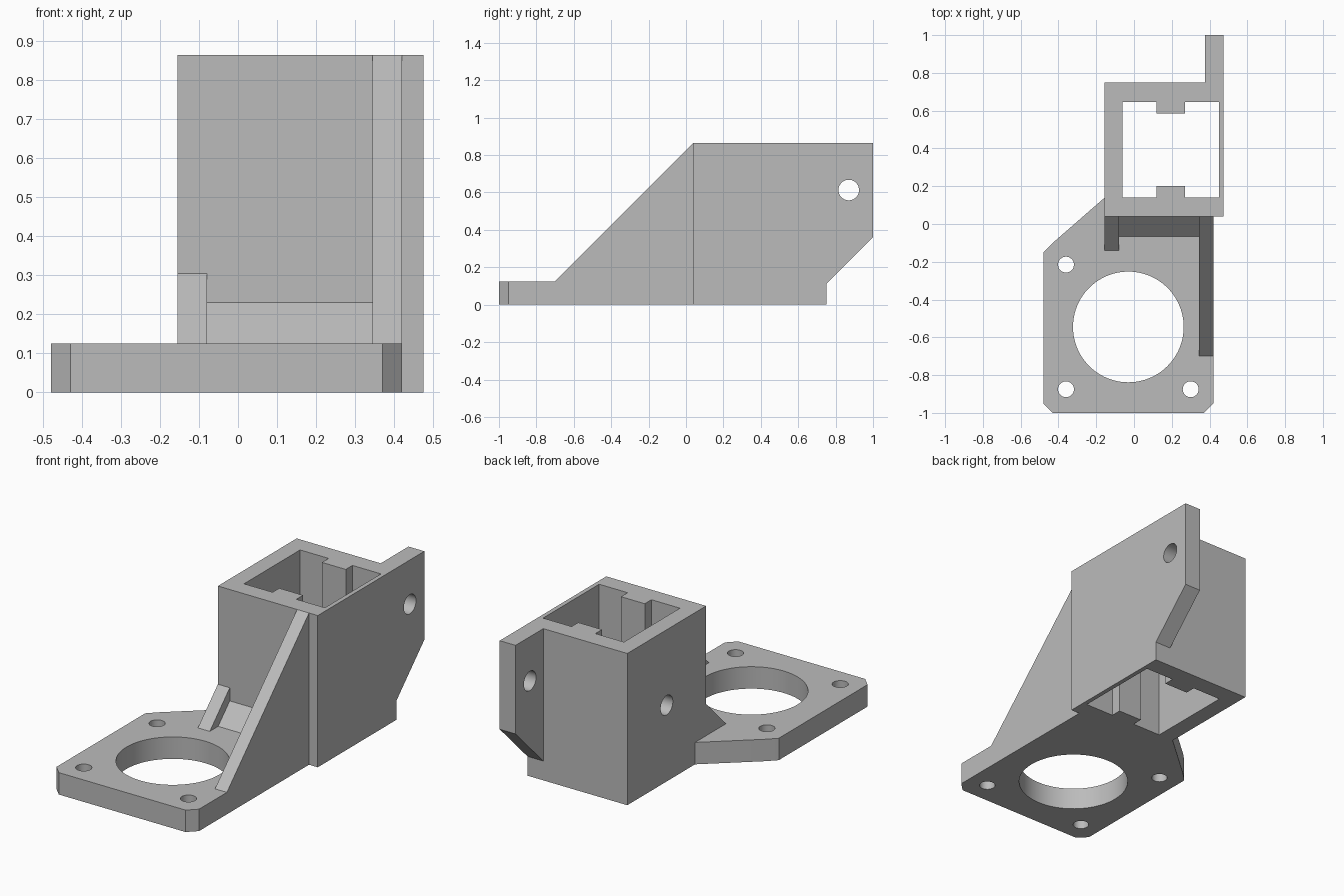
import bpy, bmesh, math
from mathutils import Vector

cube = bpy.data.objects.get("Cube")
if cube:
    bpy.data.objects.remove(cube, do_unlink=True)

grey = bpy.data.materials.new("light grey plastic")
grey.use_nodes = True
COLOUR = (0.5, 0.5, 0.5, 1)
grey.diffuse_color = COLOUR
grey.node_tree.nodes["Principled BSDF"].inputs["Base Color"].default_value = COLOUR


def prism(name, outline, low, high, axis="z"):
    """Extrude an outline along z (outline is x, y) or along x (outline is y, z)."""
    place = (lambda a, b: (a, b, low)) if axis == "z" else (lambda a, b: (low, a, b))
    depth = high - low
    shift = Vector((0, 0, depth)) if axis == "z" else Vector((depth, 0, 0))
    bm = bmesh.new()
    face = bm.faces.new([bm.verts.new(place(a, b)) for a, b in outline])
    grown = bmesh.ops.extrude_face_region(bm, geom=[face])["geom"]
    bmesh.ops.translate(bm, vec=shift, verts=[v for v in grown if isinstance(v, bmesh.types.BMVert)])
    bmesh.ops.recalc_face_normals(bm, faces=bm.faces)
    mesh = bpy.data.meshes.new(name)
    bm.to_mesh(mesh)
    bm.free()
    mesh.materials.append(grey)
    obj = bpy.data.objects.new(name, mesh)
    bpy.context.collection.objects.link(obj)
    return obj


def circle(a, b, radius, sides=48):
    turn = 2 * math.pi / sides
    return [(a + radius * math.cos(i * turn), b + radius * math.sin(i * turn)) for i in range(sides)]


def cut(obj, outline, low, high, axis="z"):
    """Cut a prism-shaped opening and drop the cutter."""
    cutter = prism("cutter", outline, low, high, axis)
    cutter.hide_render = True
    mod = obj.modifiers.new("opening", "BOOLEAN")
    mod.operation, mod.solver, mod.object = "DIFFERENCE", "EXACT", cutter
    bpy.context.view_layer.objects.active = obj
    bpy.ops.object.modifier_apply(modifier=mod.name)
    bpy.data.objects.remove(cutter, do_unlink=True)


TOP, BASE = 0.865, 0.125
LEFT, RIGHT, FRONT, BACK = -0.155, 0.475, 0.04, 0.75

# Motor plate with clipped corners, a large bore and three screw holes
plate = prism("motor_plate", [
    (-0.43, -1), (0.37, -1), (0.42, -0.95), (0.42, FRONT), (LEFT, FRONT),
    (LEFT, 0.14), (-0.43, -0.1), (-0.48, -0.15), (-0.48, -0.95)], 0, BASE)
cut(plate, circle(-0.03, -0.545, 0.293, 96), -0.1, 0.3)
for x, y in [(-0.36, -0.215), (-0.36, -0.875), (0.3, -0.875)]:
    cut(plate, circle(x, y, 0.042), -0.1, 0.3)

# Square sleeve, open at both ends, with two inner guide keys and a side hole
sleeve = prism("sleeve", [(LEFT, FRONT), (RIGHT, FRONT), (RIGHT, BACK), (LEFT, BACK)], 0, TOP)
cut(sleeve, [
    (-0.06, 0.14), (0.12, 0.14), (0.12, 0.2), (0.27, 0.2), (0.27, 0.14), (0.45, 0.14),
    (0.45, 0.645), (0.27, 0.645), (0.27, 0.585), (0.12, 0.585), (0.12, 0.645), (-0.06, 0.645)],
    -0.1, 1)
cut(sleeve, circle(0.395, 0.435, 0.055), -0.3, 0, "x")

# Rear tab with a sloped underside and a bolt hole
tab = prism("rear_tab", [(BACK, 0.11), (1, 0.36), (1, TOP), (BACK, TOP)], 0.375, RIGHT, "x")
cut(tab, circle(0.87, 0.613, 0.055), 0.3, 0.6, "x")

# Braces between the plate and the sleeve: x range, front end, upper end
parts = [plate, sleeve, tab]
for name, x0, x1, toe, peak in [
        ("tall_brace", 0.345, 0.42, -0.70, TOP),
        ("corner_fillet", -0.08, 0.345, -0.065, 0.23),
        ("short_brace", LEFT, -0.08, -0.14, 0.305)]:
    parts.append(prism(name, [(toe, BASE), (FRONT, BASE), (FRONT, peak)], x0, x1, "x"))

# Smooth bores, sharp edges
for part in parts:
    part.select_set(True)
bpy.context.view_layer.objects.active = plate
bpy.ops.object.shade_smooth_by_angle(angle=math.radians(30))
